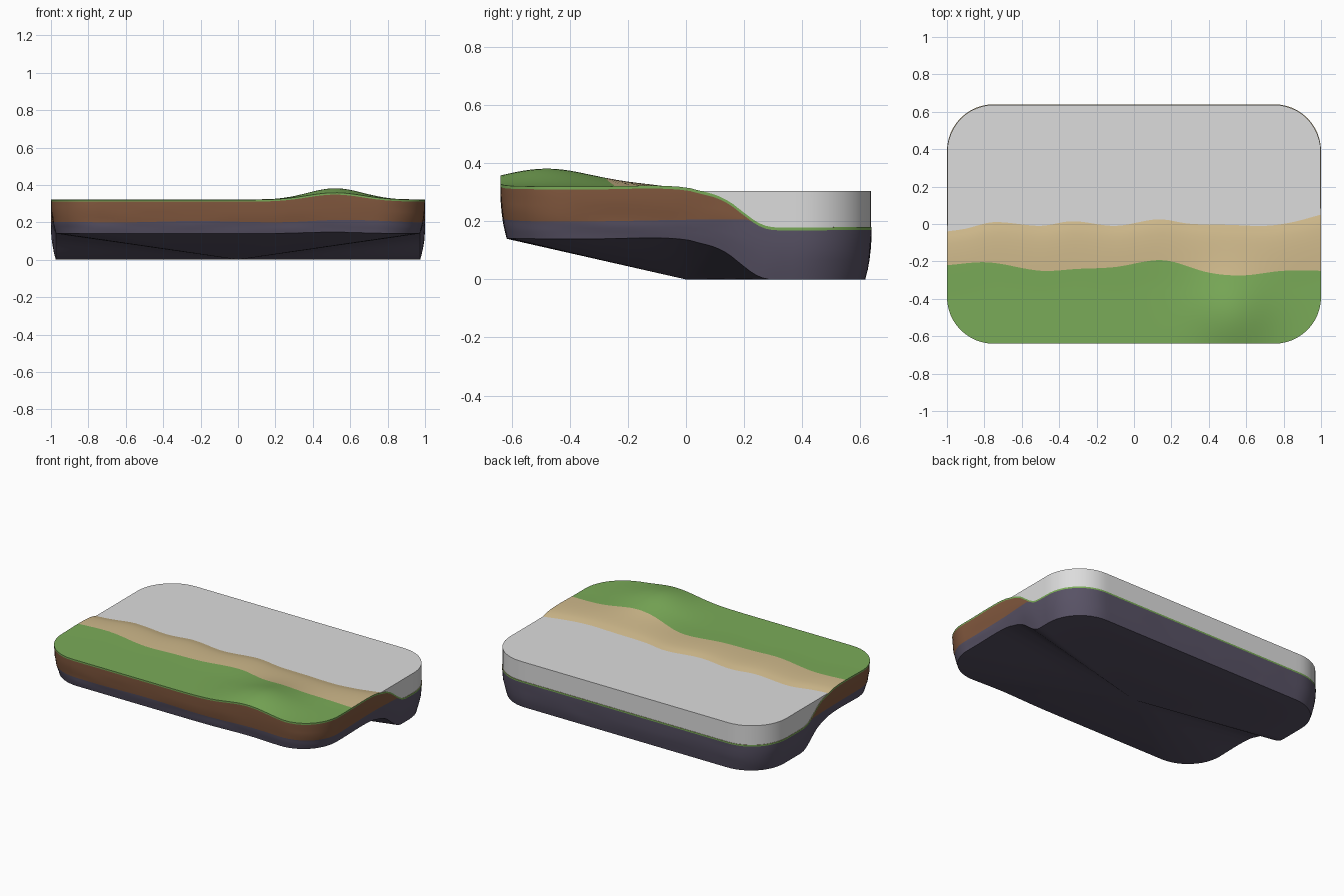
import bpy, bmesh, math
from mathutils import Vector, noise

if "Cube" in bpy.data.objects:
    bpy.data.objects.remove(bpy.data.objects["Cube"])

HALF_Y, RADIUS, WATER_Z = 0.64, 0.25, 0.305


def material(name, rgb):
    lin = [(c / 255 / 12.92) if c < 11 else ((c / 255 + 0.055) / 1.055) ** 2.4 for c in rgb]
    m = bpy.data.materials.new(name)
    m.use_nodes = True
    m.diffuse_color = (*lin, 1)
    m.node_tree.nodes["Principled BSDF"].inputs["Base Color"].default_value = (*lin, 1)
    return m


GRASS, SAND, SOIL, ROCK = range(4)
land_mats = [material("grass green", (122, 171, 88)), material("sand", (208, 186, 140)),
             material("soil brown", (130, 88, 62)), material("rock slate", (88, 82, 101))]
water_mat = material("water grey", (220, 220, 220))


def curve(points, x):
    """Smooth curve through (x, value) points."""
    x = min(max(x, points[0][0]), points[-1][0])
    n = len(points)
    k = next(i for i in range(n - 1) if x <= points[i + 1][0])
    (x0, a), (x1, b) = points[k], points[k + 1]

    def slope(i):
        p, q = points[max(i - 1, 0)], points[min(i + 1, n - 1)]
        return (q[1] - p[1]) / (q[0] - p[0])
    w = x1 - x0
    t = (x - x0) / w
    return ((2*t**3 - 3*t*t + 1) * a + (t**3 - 2*t*t + t) * w * slope(k)
            + (3*t*t - 2*t**3) * b + (t**3 - t*t) * w * slope(k + 1))


# Grass edge, shoreline and bank section
GRASS_EDGE = [(-1, -.22), (-.78, -.205), (-.5, -.25), (-.3, -.24), (-.1, -.23), (.1, -.195),
              (.2, -.2), (.4, -.26), (.58, -.275), (.8, -.25), (1, -.25)]
SHORE = [(-1, -.04), (-.9, -.025), (-.75, .01), (-.5, -.01), (-.33, .015), (-.1, -.01),
         (.13, .025), (.3, 0), (.5, -.008), (.7, -.012), (.85, .01), (1, .05)]
BANK = [(-.35, .32), (-.15, .323), (-.05, .317), (0, .305), (.05, .292), (.1, .268),
        (.15, .23), (.2, .195), (.25, .18), (.5, .18)]


def shore(x):
    return curve(SHORE, x)


def grass_edge(x):
    return curve(GRASS_EDGE, x)


def bank(x, y):
    return curve(BANK, y - shore(x))


def hill(x, y):
    return 0.062 * math.exp(-((x - .52) / .21) ** 2 - ((y + .48) / .23) ** 2)


def height(x, y):
    return bank(x, y) + hill(x, y)


def edge_y(x):
    """Half depth of the rounded rectangle at x."""
    d = max(abs(x) - (1 - RADIUS), 0)
    return HALF_Y - RADIUS + math.sqrt(max(RADIUS ** 2 - d * d, 0))


# Columns get closer together towards the rounded ends
CORNER = [1 - RADIUS + RADIUS * math.sin(math.pi / 2 * i / 12) for i in range(1, 13)]
COLUMNS = ([-x for x in reversed(CORNER)]
           + [(1 - RADIUS) * (i / 24 - 1) for i in range(49)] + CORNER)


def make_sheet(bm, bands, z_func):
    """Grid between boundary functions; returns its rim, anticlockwise from above."""
    grid = []
    for x in COLUMNS:
        ys = [bands[0][0](x)]
        for lo, hi, rows, _ in bands:
            a, b = lo(x), hi(x)
            ys += [a + (b - a) * (r + 1) / rows for r in range(rows)]
        grid.append([bm.verts.new((x, y, z_func(x, y))) for y in ys])
    row_mats = [mat for _, _, rows, mat in bands for _ in range(rows)]
    for a, b in zip(grid, grid[1:]):
        for j, mat in enumerate(row_mats):
            bm.faces.new((a[j], b[j], b[j + 1], a[j + 1])).material_index = mat
    return ([c[0] for c in grid] + grid[-1][1:]
            + [c[-1] for c in reversed(grid[:-1])] + grid[0][-2:0:-1])


def make_wall(bm, upper, lower, mat):
    n = len(upper)
    for k in range(n):
        m = (k + 1) % n
        bm.faces.new((upper[k], lower[k], lower[m], upper[m])).material_index = mat


def finish(bm, name, mats):
    bmesh.ops.remove_doubles(bm, verts=bm.verts, dist=1e-5)
    bmesh.ops.dissolve_degenerate(bm, edges=bm.edges, dist=1e-6)
    mesh = bpy.data.meshes.new(name)
    bm.to_mesh(mesh)
    bm.free()
    ob = bpy.data.objects.new(name, mesh)
    bpy.context.collection.objects.link(ob)
    for m in mats:
        mesh.materials.append(m)
    bpy.ops.object.select_all(action="DESELECT")
    ob.select_set(True)
    bpy.context.view_layer.objects.active = ob
    bpy.ops.object.shade_smooth_by_angle(angle=math.radians(35))
    return ob


# Land: top sheet
bm = bmesh.new()
rim = make_sheet(bm, [
    (lambda x: -edge_y(x), grass_edge, 14, GRASS),
    (grass_edge, shore, 8, SAND),
    (shore, lambda x: shore(x) + .27, 12, SAND),
    (lambda x: shore(x) + .27, edge_y, 4, SAND)], height)
rim_points = [v.co.copy() for v in rim]


def wall_ring(layer, t):
    """Ring of wall vertices a fraction t down the given layer."""
    ring = []
    for p in rim_points:
        rise = hill(p.x, p.y)
        turf = p.z - .01
        bottom = max(0, bank(p.x, p.y) - .18 + .2 * rise)
        seam = min(turf, .203 + .2 * rise + .004 * math.sin(7 * p.x + 5 * p.y))
        levels = [p.z, turf, seam, bottom]
        z = levels[layer] + (levels[layer + 1] - levels[layer]) * t
        f = (p.z - z) / (p.z - bottom)
        bump = .005 * noise.noise(Vector((p.x * 4, p.y * 4, z * 25))) * math.sin(math.pi * f)
        inset = .026 * f * f + max(bump, -.002 * f)
        ring.append(bm.verts.new((p.x * (1 - inset), p.y * (1 - inset * 1.35), z)))
    return ring


# Land: turf, soil and rock layers down the sides
upper = rim
for layer, rows, mat in ((0, 1, GRASS), (1, 4, SOIL), (2, 5, ROCK)):
    for r in range(rows):
        lower = wall_ring(layer, (r + 1) / rows)
        make_wall(bm, upper, lower, mat)
        upper = lower

# Land: underside meeting at one central point
centre = bm.verts.new((0, 0, 0))
for k in range(len(upper)):
    bm.faces.new((upper[k], centre, upper[(k + 1) % len(upper)])).material_index = ROCK
finish(bm, "land", land_mats)

# Water: flat surface with sides reaching down to the bed
bm = bmesh.new()
rim = make_sheet(bm, [(shore, lambda x: shore(x) + .27, 12, 0),
                      (lambda x: shore(x) + .27, edge_y, 4, 0)], lambda x, y: WATER_Z)
bed = [bm.verts.new((v.co.x, v.co.y, min(WATER_Z, height(v.co.x, v.co.y)))) for v in rim]
make_wall(bm, rim, bed, 0)
for v in bm.verts:
    v.co.x *= .998
    v.co.y *= .996
finish(bm, "water", [water_mat])
